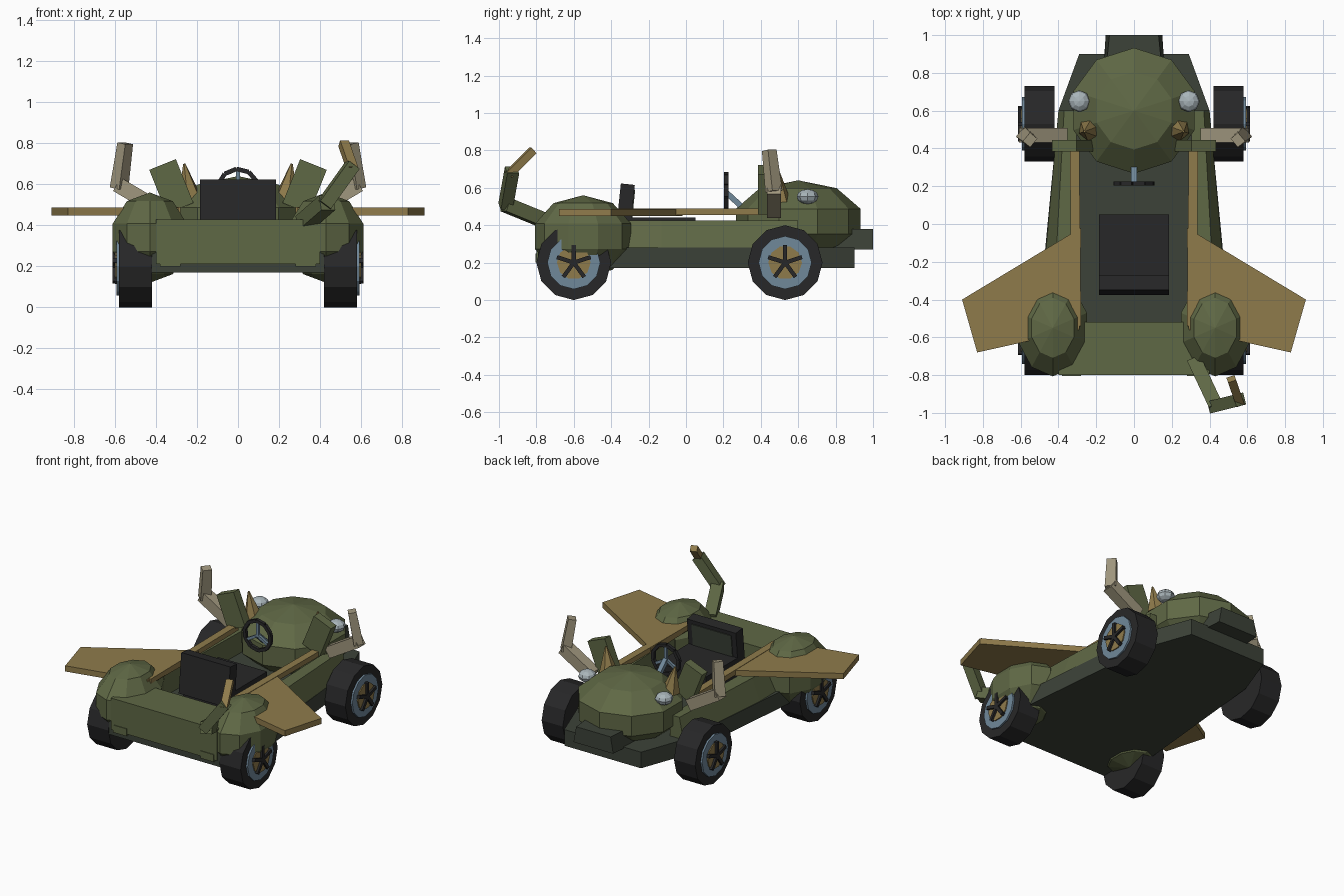
import bpy, bmesh, math
from mathutils import Vector, Matrix

if "Cube" in bpy.data.objects:
    bpy.data.objects.remove(bpy.data.objects["Cube"])


def material(name, hexcode):
    def lin(c):
        c /= 255
        return c / 12.92 if c <= 0.04045 else ((c + 0.055) / 1.055) ** 2.4
    m = bpy.data.materials.new(name)
    m.diffuse_color = [lin(int(hexcode[i:i + 2], 16)) for i in (0, 2, 4)] + [1]
    m.use_nodes = True
    m.node_tree.nodes["Principled BSDF"].inputs["Base Color"].default_value = m.diffuse_color
    return m


GREEN = material("olive_green", "5f6845")
DARK = material("dark_green_grey", "3c4238")
BLACK = material("black", "272728")
TAN = material("tan", "8f7b4b")
BEIGE = material("beige", "a0977e")
PALE = material("pale_blue_grey", "a9b5ba")
BLUE = material("steel_blue", "70889a")


def finish(name, bm, mat):
    bmesh.ops.recalc_face_normals(bm, faces=bm.faces)
    me = bpy.data.meshes.new(name)
    bm.to_mesh(me)
    bm.free()
    me.materials.append(mat)
    ob = bpy.data.objects.new(name, me)
    bpy.context.collection.objects.link(ob)
    return ob


def box(name, loc, size, mat, rot=None):
    bm = bmesh.new()
    m = Matrix.Translation(loc) @ (rot or Matrix()) @ Matrix.Diagonal((*size, 1))
    bmesh.ops.create_cube(bm, size=1, matrix=m)
    return finish(name, bm, mat)


def beam(name, a, b, width, depth, mat, taper=1):
    """Square bar between two points."""
    a, b = Vector(a), Vector(b)
    d = b - a
    bm = bmesh.new()
    bmesh.ops.create_cube(bm, size=1)
    q = d.to_track_quat('Z', 'Y').to_matrix().to_4x4()
    for v in bm.verts:
        if v.co.z > 0:
            v.co.x *= taper
            v.co.y *= taper
    bm.transform(Matrix.Translation((a + b) / 2) @ q @ Matrix.Diagonal((width, depth, d.length, 1)))
    return finish(name, bm, mat)


def prism(name, outline, z0, z1, mat, top=None):
    """Outline in x and y, raised from z0 to z1."""
    bm = bmesh.new()
    lo = [bm.verts.new((x, y, z0)) for x, y in outline]
    hi = [bm.verts.new((x, y, z1)) for x, y in (top or outline)]
    bm.faces.new(lo)
    bm.faces.new(hi)
    n = len(lo)
    for i in range(n):
        bm.faces.new((lo[i], lo[(i + 1) % n], hi[(i + 1) % n], hi[i]))
    return finish(name, bm, mat)


def ball(name, loc, radii, seg, rings, mat):
    bm = bmesh.new()
    bmesh.ops.create_uvsphere(bm, u_segments=seg, v_segments=rings, radius=1,
                              matrix=Matrix.Translation(loc) @ Matrix.Diagonal((*radii, 1)))
    return finish(name, bm, mat)


def disc(name, x, y, z, r, thick, seg, mat):
    """Cylinder whose axis runs along x."""
    bm = bmesh.new()
    bmesh.ops.create_cone(bm, cap_ends=True, segments=seg, radius1=r, radius2=r, depth=thick,
                          matrix=Matrix.Translation((x, y, z)) @ Matrix.Rotation(math.pi / 2, 4, 'Y'))
    return finish(name, bm, mat)


# chassis slab and floor
half = [(0.42, -0.79), (0.50, -0.45), (0.47, -0.13), (0.40, 0.60), (0.29, 0.90)]
plan = half + [(-x, y) for x, y in reversed(half)]
prism("chassis", plan, 0.17, 0.28, DARK)

# raised deck, nose and head shell
box("deck", (0, -0.66, 0.32), (0.80, 0.28, 0.215), GREEN)
prism("snout", [(-0.17, 0.7), (0.17, 0.7), (0.15, 1.0), (-0.15, 1.0)], 0.27, 0.38, DARK,
      [(-0.16, 0.7), (0.16, 0.7), (0.13, 1.0), (-0.13, 1.0)])
ball("head_shell", (0, 0.6, 0.42), (0.355, 0.35, 0.22), 10, 5, GREEN)

# seat
tilt = Matrix.Rotation(math.radians(-6), 4, 'X')
box("seat_base", (0, -0.14, 0.36), (0.37, 0.38, 0.16), BLACK)
box("seat_back", (0, -0.325, 0.485), (0.37, 0.075, 0.27), BLACK, tilt)
box("seat_panel", (0, -0.284, 0.51), (0.30, 0.008, 0.16), DARK, tilt)

# steering wheel: octagonal hoop, spokes and column
centre = Vector((0, 0.215, 0.575))
ring = [centre + Vector((0.10 * math.cos(a), 0, 0.10 * math.sin(a)))
        for a in [math.radians(22.5 + 36 * i) for i in range(10)]]
for i in range(10):
    beam("steering_rim", ring[i], ring[(i + 1) % 10], 0.022, 0.022, BLACK)
for a in (90, 210, 330):
    r = math.radians(a)
    beam("steering_spoke", centre, centre + Vector((0.095 * math.cos(r), 0, 0.095 * math.sin(r))),
         0.018, 0.018, BLUE)
beam("steering_column", centre, (0, 0.33, 0.47), 0.03, 0.03, BLUE)

for s in (-1, 1):
    # side walls
    prism("side_wall", [(s * 0.46, -0.55), (s * 0.465, -0.13), (s * 0.40, 0.60), (s * 0.30, 0.60),
                        (s * 0.33, -0.55)], 0.28, 0.425, GREEN,
          [(s * 0.42, -0.55), (s * 0.41, -0.13), (s * 0.37, 0.60), (s * 0.30, 0.60), (s * 0.33, -0.55)])
    # fenders with small lower lips
    ball("fender", (s * 0.43, -0.55, 0.34), (0.20, 0.27, 0.22), 10, 5, GREEN)
    box("fender_lip", (s * 0.33, -0.78, 0.225), (0.10, 0.05, 0.05), GREEN)

    # wing and rail
    prism("wing", [(s * 0.28, -0.02), (s * 0.91, -0.40), (s * 0.83, -0.68), (s * 0.29, -0.56)],
          0.448, 0.487, TAN)
    beam("rail", (s * 0.315, 0.42, 0.472), (s * 0.305, -0.54, 0.472), 0.05, 0.035, TAN)

    # wheels
    for y in (-0.6, 0.53):
        disc("tyre", s * 0.50, y, 0.2, 0.2, 0.16, 12, BLACK)
        disc("rim", s * 0.582, y, 0.2, 0.142, 0.02, 12, BLUE)
        disc("hub", s * 0.588, y, 0.2, 0.09, 0.022, 10, TAN)
        for k in range(5):
            a = math.radians(90 + 72 * k)
            beam("wheel_spoke", (s * 0.602, y, 0.2),
                 (s * 0.602, y + 0.095 * math.cos(a), 0.2 + 0.095 * math.sin(a)), 0.022, 0.022, BLACK)

    # eyes
    ball("eye", (s * 0.29, 0.65, 0.553), (0.058, 0.058, 0.04), 8, 6, PALE)

    # small horn
    a, b = Vector((s * 0.235, 0.50, 0.53)), Vector((s * 0.262, 0.49, 0.70))
    bm = bmesh.new()
    bmesh.ops.create_cone(bm, cap_ends=True, segments=6, radius1=0.06, radius2=0.006,
                          depth=(b - a).length)
    bm.transform(Matrix.Translation((a + b) / 2) @ (b - a).to_track_quat('Z', 'Y').to_matrix().to_4x4())
    finish("horn", bm, TAN)

    # leaning ear plate
    box("ear", (s * 0.325, 0.415, 0.59), (0.14, 0.06, 0.23), GREEN,
        Matrix.Rotation(math.radians(s * 22), 4, 'Y'))

    # bent antler
    beam("antler_lower", (s * 0.37, 0.47, 0.47), (s * 0.59, 0.47, 0.60), 0.075, 0.075, BEIGE)
    beam("antler_upper", (s * 0.58, 0.47, 0.58), (s * 0.55, 0.445, 0.80), 0.07, 0.06, BEIGE, 0.85)

# jointed tail
beam("tail_base", (0.32, -0.72, 0.41), (0.435, -0.965, 0.51), 0.075, 0.075, GREEN)
beam("tail_middle", (0.42, -0.965, 0.50), (0.56, -0.93, 0.695), 0.065, 0.065, GREEN)
beam("tail_tip", (0.56, -0.95, 0.67), (0.515, -0.82, 0.80), 0.045, 0.04, TAN)
